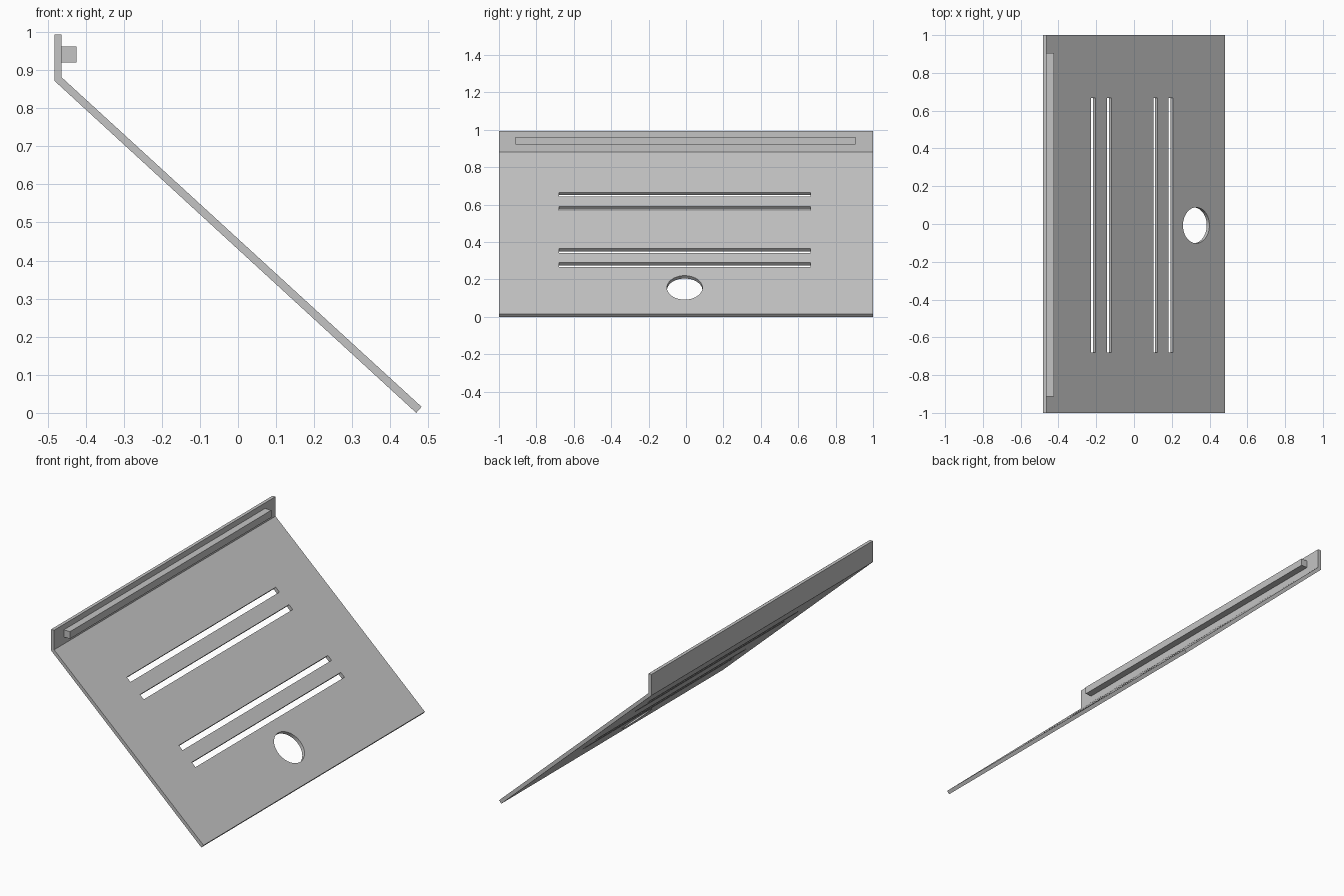
import bpy
import bmesh
from math import atan2, radians
from mathutils import Matrix, Vector

if "Cube" in bpy.data.objects:
    bpy.data.objects.remove(bpy.data.objects["Cube"])

grey = bpy.data.materials.new("plain grey")
grey.use_nodes = True
grey.diffuse_color = (0.55, 0.55, 0.55, 1)
grey.node_tree.nodes["Principled BSDF"].inputs["Base Color"].default_value = grey.diffuse_color


def add_object(name, bm):
    mesh = bpy.data.meshes.new(name)
    bmesh.ops.recalc_face_normals(bm, faces=bm.faces)
    bm.to_mesh(mesh)
    bm.free()
    mesh.materials.append(grey)
    obj = bpy.data.objects.new(name, mesh)
    bpy.context.collection.objects.link(obj)
    return obj


def add_box(bm, centre, size, frame=Matrix()):
    matrix = frame @ Matrix.Translation(centre) @ Matrix.Diagonal((*size, 1))
    bmesh.ops.create_cube(bm, size=1, matrix=matrix)


# Sloping plate with an upright lip, extruded from its side profile
bend, foot = Vector((-0.463, 0, 0.881)), Vector((0.482, 0, 0.016))
profile = [(-0.482, 0.993), (-0.482, 0.872), (0.468, 0), (foot.x, foot.z),
           (bend.x, bend.z), (-0.463, 0.993)]
bm = bmesh.new()
face = bm.faces.new([bm.verts.new((x, -1, z)) for x, z in profile])
side = bmesh.ops.extrude_face_region(bm, geom=[face])["geom"]
bmesh.ops.translate(bm, vec=(0, 2, 0),
                    verts=[v for v in side if isinstance(v, bmesh.types.BMVert)])
plate = add_object("sloping_plate", bm)

# Frame whose x axis runs down the slope from the bend
slope = foot - bend
frame = Matrix.Translation(bend) @ Matrix.Rotation(atan2(-slope.z, slope.x), 4, "Y")

# Four long slots and a round hole, cut square to the slope
cutter_bm = bmesh.new()
for distance in (0.335, 0.449, 0.782, 0.893):
    add_box(cutter_bm, (distance, -0.007, 0), (0.032, 1.346, 0.1), frame)
bmesh.ops.create_cone(cutter_bm, cap_ends=True, segments=48, radius1=0.095, radius2=0.095,
                      depth=0.1, matrix=frame @ Matrix.Translation((1.074, -0.007, 0)))
cutter = add_object("opening_cutter", cutter_bm)
cutter.hide_render = True

bpy.context.view_layer.objects.active = plate
plate.select_set(True)
cut = plate.modifiers.new("openings", "BOOLEAN")
cut.operation = "DIFFERENCE"
cut.solver = "EXACT"
cut.object = cutter
bpy.ops.object.modifier_apply(modifier=cut.name)
bpy.data.objects.remove(cutter)
bpy.ops.object.shade_smooth_by_angle(angle=radians(30))

# Square rail along the inside of the lip
bm = bmesh.new()
add_box(bm, (-0.4435, -0.003, 0.941), (0.039, 1.818, 0.041))
add_object("lip_rail", bm)
